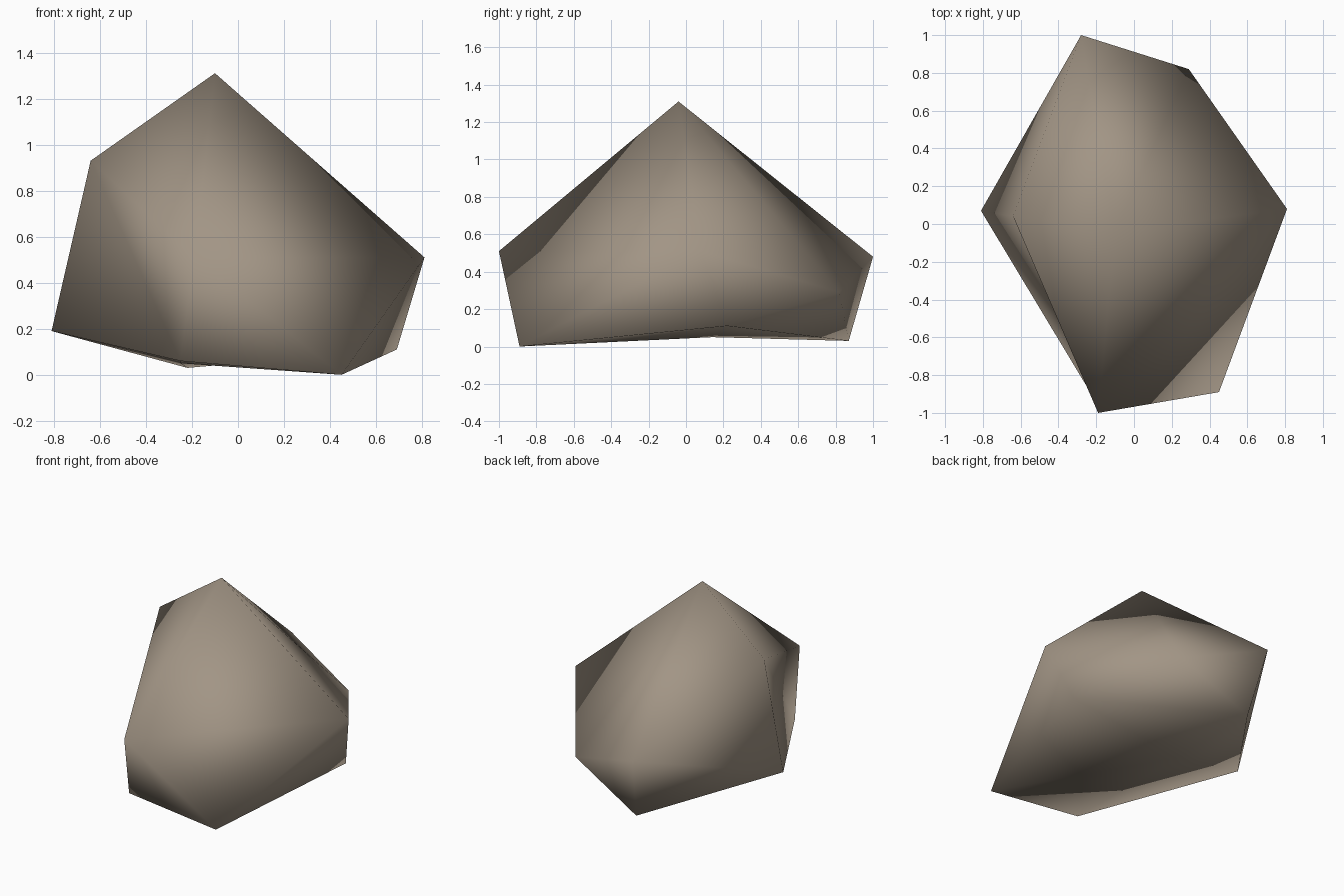
import bpy
import bmesh

cube = bpy.data.objects.get("Cube")
if cube:
    bpy.data.objects.remove(cube, do_unlink=True)

# Warm grey-brown stone
stone = bpy.data.materials.new("warm_stone")
stone.use_nodes = True
colour = (0.36, 0.30, 0.235, 1.0)
stone.diffuse_color = colour
shader = stone.node_tree.nodes["Principled BSDF"]
shader.inputs["Base Color"].default_value = colour
shader.inputs["Roughness"].default_value = 0.9

# Boulder: a warped twenty-sided solid with a peak, two staggered rings and a base point
peak = (-0.10, -0.04, 1.31)
base = (-0.25, 0.14, 0.05)
upper_ring = [(0.81, 0.08, 0.51), (0.29, 0.82, 0.29), (-0.28, 1.00, 0.48),
              (-0.64, 0.04, 0.93), (-0.19, -1.00, 0.51)]
lower_ring = [(0.69, 0.22, 0.11), (-0.22, 0.87, 0.03), (-0.81, 0.07, 0.19),
              (-0.25, -0.86, 0.06), (0.45, -0.89, 0.00)]

bm = bmesh.new()
top = bm.verts.new(peak)
bottom = bm.verts.new(base)
upper = [bm.verts.new(p) for p in upper_ring]
lower = [bm.verts.new(p) for p in lower_ring]

# Each lower corner sits between two upper corners
count = len(upper)
for i in range(count):
    j = (i + 1) % count
    bm.faces.new((top, upper[i], upper[j]))
    bm.faces.new((upper[i], lower[i], upper[j]))
    bm.faces.new((lower[i], lower[j], upper[j]))
    bm.faces.new((bottom, lower[j], lower[i]))

bmesh.ops.recalc_face_normals(bm, faces=bm.faces)
for face in bm.faces:
    face.smooth = True

mesh = bpy.data.meshes.new("boulder")
bm.to_mesh(mesh)
bm.free()
mesh.materials.append(stone)
boulder = bpy.data.objects.new("boulder", mesh)
bpy.context.collection.objects.link(boulder)
